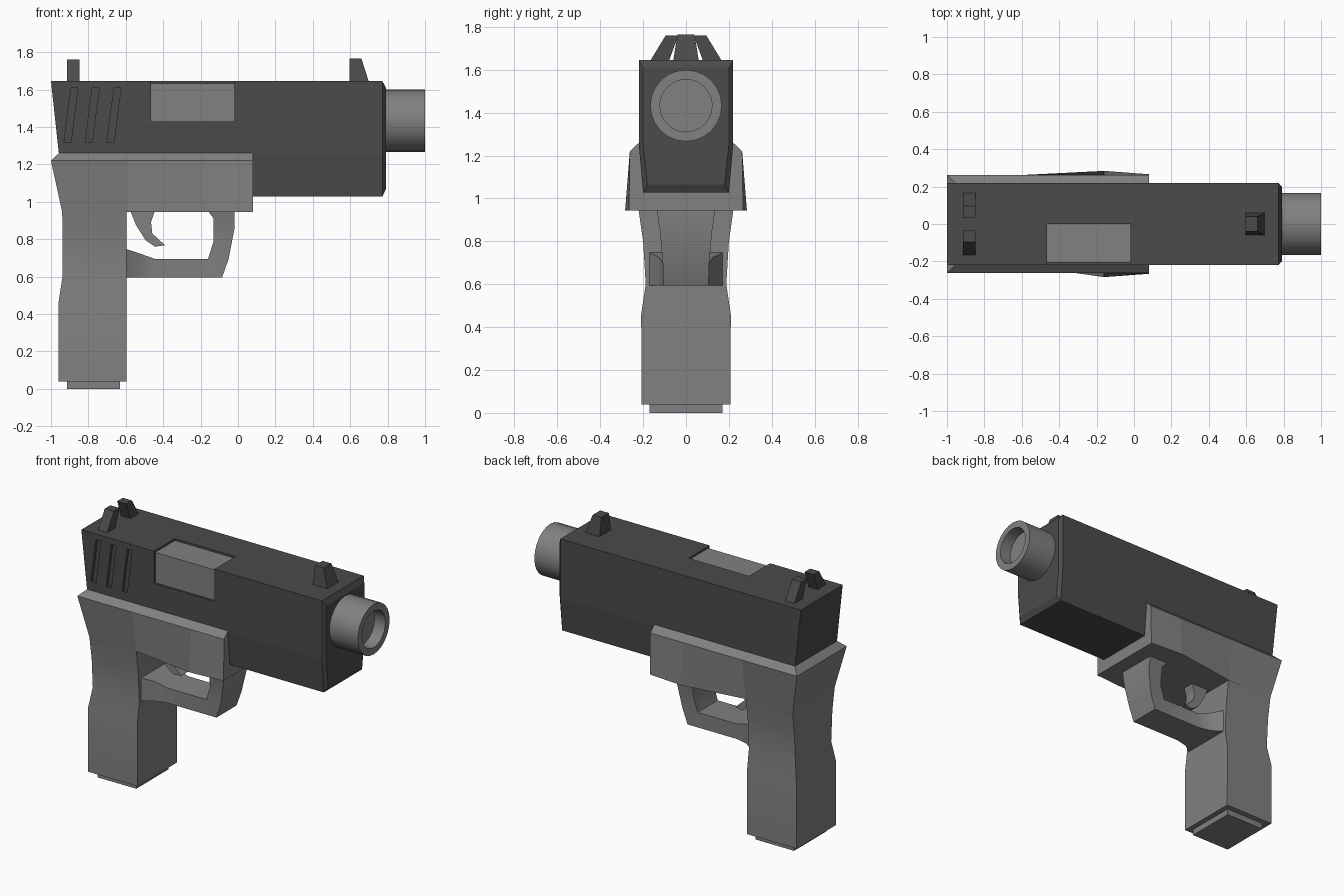
import bpy, bmesh
from math import cos, sin, tau, radians

if "Cube" in bpy.data.objects:
    bpy.data.objects.remove(bpy.data.objects["Cube"])


def material(name, v):
    m = bpy.data.materials.new(name)
    m.diffuse_color = (v, v, v, 1)
    m.use_nodes = True
    m.node_tree.nodes["Principled BSDF"].inputs["Base Color"].default_value = m.diffuse_color
    return m


DARK, GREY = material("dark_steel", 0.07), material("grey_steel", 0.22)


def loft(name, rings, mat=GREY):
    """Skin equal-length rings of 3D points and cap both ends."""
    bm = bmesh.new()
    rows = [[bm.verts.new(p) for p in ring] for ring in rings]
    n = len(rows[0])
    for a, b in zip(rows, rows[1:]):
        for i in range(n):
            j = (i + 1) % n
            bm.faces.new((a[i], a[j], b[j], b[i]))
    bm.faces.new(rows[0][::-1])
    bm.faces.new(rows[-1])
    bmesh.ops.recalc_face_normals(bm, faces=bm.faces)
    me = bpy.data.meshes.new(name)
    bm.to_mesh(me)
    bm.free()
    ob = bpy.data.objects.new(name, me)
    me.materials.append(mat)
    bpy.context.collection.objects.link(ob)
    return ob


def plate(name, profile, y0, y1, mat=GREY):
    """Extrude an (x, z) profile along y."""
    return loft(name, [[(x, y, z) for x, z in profile] for y in (y0, y1)], mat)


def rect(x0, x1, y0, y1, z):
    return [(x0, y0, z), (x1, y0, z), (x1, y1, z), (x0, y1, z)]


def box(name, x0, x1, y0, y1, z0, z1, mat=GREY):
    return loft(name, [rect(x0, x1, y0, y1, z) for z in (z0, z1)], mat)


def select(ob):
    bpy.ops.object.select_all(action='DESELECT')
    ob.select_set(True)
    bpy.context.view_layer.objects.active = ob


def cut(ob, cutter):
    cutter.hide_render = True
    mod = ob.modifiers.new("cut", 'BOOLEAN')
    mod.operation, mod.solver, mod.object = 'DIFFERENCE', 'EXACT', cutter
    select(ob)
    bpy.ops.object.modifier_apply(modifier=mod.name)
    bpy.data.objects.remove(cutter)


def smooth(ob, angle=30):
    select(ob)
    bpy.ops.object.shade_smooth_by_angle(angle=radians(angle))


# Slide: tapered cross-section, raked back, bevelled nose
def slide_ring(xs, w, top, low, bottom):
    half = [(xs[0], w, top), (xs[1], w, 1.25), (xs[2], low, bottom)]
    return half + [(x, -y, z) for x, y, z in half[::-1]]


slide = loft("slide", [
    slide_ring((-1, -0.957, -0.932), 0.22, 1.645, 0.2, 1.028),
    slide_ring((0.772,) * 3, 0.22, 1.645, 0.2, 1.028),
    slide_ring((0.79,) * 3, 0.2, 1.61, 0.18, 1.065)], DARK)

# Ejection port and rear grip grooves, on the -y side only
cut(slide, box("port_cutter", -0.465, -0.02, -0.3, 0, 1.43, 1.7, DARK))
for x in (-0.893, -0.78, -0.663):
    groove = [(x, 1.607), (x + 0.037, 1.607), (x, 1.317), (x - 0.037, 1.317)]
    cut(slide, plate("groove_cutter", groove, -0.3, -0.2, DARK))
box("chamber", -0.475, -0.01, -0.206, 0.01, 1.42, 1.632)

# Barrel with open bore
barrel = loft("barrel", [
    [(x, r * cos(tau * i / 24), 1.433 + r * sin(tau * i / 24)) for i in range(24)]
    for x, r in ((0.7, 0.167), (1, 0.167), (1, 0.122), (0.92, 0.122))])
smooth(barrel)

# Sights
loft("front_sight", [rect(0.595, 0.7, -0.06, 0.06, 1.64),
                     rect(0.595, 0.66, -0.04, 0.04, 1.765)], DARK)
for side, s in (("left", 1), ("right", -1)):
    loft("rear_sight_" + side, [rect(-0.915, -0.848, s * 0.08, s * 0.168, 1.64),
                                rect(-0.915, -0.848, s * 0.036, s * 0.095, 1.76)], DARK)


# Frame: flares out above the trigger guard
def frame_ring(z, back, widths):
    half = list(zip((back, -0.595, -0.16, 0.08), widths))
    return [(x, w, z) for x, w in half] + [(x, -w, z) for x, w in half[::-1]]


loft("frame", [
    frame_ring(1.26, -0.957, (0.22,) * 4),
    frame_ring(1.22, -1, (0.262,) * 4),
    frame_ring(0.945, -0.94, (0.22, 0.222, 0.284, 0.266))])

# Grip, waisted at the middle
grip = loft("grip", [rect(x, -0.595, -w, w, z) for x, w, z in (
    (-0.94, 0.221, 0.945), (-0.938, 0.2, 0.8), (-0.938, 0.188, 0.6),
    (-0.96, 0.209, 0.46), (-0.96, 0.207, 0.04))])
smooth(grip)
box("magazine_base", -0.915, -0.63, -0.17, 0.17, 0, 0.05)

# Trigger guard: (outer point, inner point, half width) along its path
guard = [((-0.61, 0.595), (-0.61, 0.752), 0.18),
         ((-0.53, 0.595), (-0.53, 0.725), 0.125),
         ((-0.445, 0.595), (-0.445, 0.695), 0.105),
         ((-0.085, 0.595), (-0.16, 0.695), 0.105),
         ((-0.05, 0.695), (-0.13, 0.79), 0.108),
         ((-0.02, 0.85), (-0.13, 0.91), 0.122),
         ((-0.02, 0.95), (-0.16, 0.95), 0.137)]
smooth(loft("trigger_guard", [
    [(o[0], -w, o[1]), (o[0], w, o[1]), (i[0], w, i[1]), (i[0], -w, i[1])]
    for o, i, w in guard]))

# Trigger
plate("trigger", [(-0.575, 0.95), (-0.445, 0.95), (-0.465, 0.89), (-0.458, 0.83),
                  (-0.39, 0.767), (-0.445, 0.76), (-0.495, 0.795), (-0.545, 0.875)],
      -0.04, 0.04)
